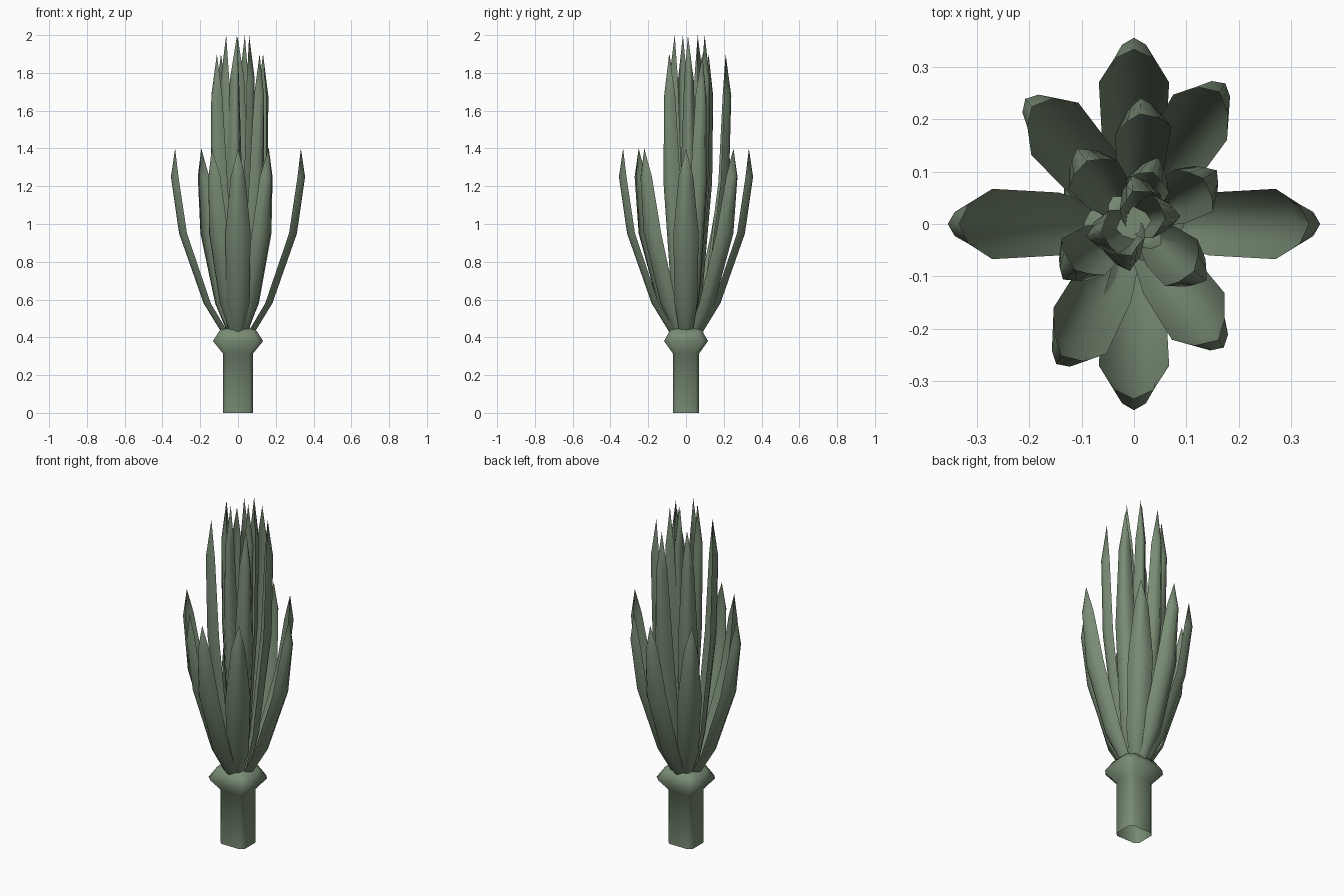
import bpy, math
from mathutils import Vector

if "Cube" in bpy.data.objects:
    bpy.data.objects.remove(bpy.data.objects["Cube"])

green = bpy.data.materials.new("leaf green")
green.diffuse_color = (0.19, 0.26, 0.175, 1)
green.use_nodes = True
green.node_tree.nodes["Principled BSDF"].inputs["Base Color"].default_value = green.diffuse_color


def make(name, verts, faces):
    me = bpy.data.meshes.new(name)
    me.from_pydata(verts, [], faces)
    me.materials.append(green)
    ob = bpy.data.objects.new(name, me)
    bpy.context.collection.objects.link(ob)
    for p in me.polygons:
        p.use_smooth = len(p.vertices) < 6


# Stem with a flared collar: rounded-rectangle section, open at the foot
section = [(1, 0.62), (0.74, 0.875), (-0.74, 0.875), (-1, 0.62),
           (-1, -0.62), (-0.74, -0.875), (0.74, -0.875), (1, -0.62)]
profile = [(0.08, 0), (0.08, 0.315), (0.133, 0.38), (0.095, 0.44), (0.04, 0.45)]
N = len(section)
verts = [(r * x, r * y, z) for r, z in profile for x, y in section]
faces = [(k * N + i, k * N + (i + 1) % N, (k + 1) * N + (i + 1) % N, (k + 1) * N + i)
         for k in range(len(profile) - 1) for i in range(N)]
faces.append(tuple(range(N * (len(profile) - 1), N * len(profile))))
make("stem", verts, faces)

# Curved blade section: (share of half width, share of depth)
ARC = [(-1, 1), (-0.6, 0.33), (0, 0), (0.6, 0.33), (1, 1)]


# Blade closing to a point; rows: (ridge radius, depth, half width, z)
def leaf(name, angle, rows, tip, facing=None):
    a = math.radians(angle)
    f = math.radians(angle if facing is None else facing)
    out = Vector((math.cos(a), math.sin(a), 0))
    nrm = Vector((math.cos(f), math.sin(f), 0))
    side = Vector((-math.sin(f), math.cos(f), 0))
    v = []
    for ridge, depth, w, z in rows:
        c = out * ridge + Vector((0, 0, z))
        v += [c - nrm * depth * d + side * w * s for s, d in ARC]
    v.append(out * tip[0] + Vector((0, 0, tip[1])))
    n = len(ARC)
    q = [(k * n + j, k * n + j + 1, (k + 1) * n + j + 1, (k + 1) * n + j)
         for k in range(len(rows) - 1) for j in range(n - 1)]
    b, t = n * (len(rows) - 1), len(v) - 1
    q += [(b + j, b + j + 1, t) for j in range(n - 1)]
    make(name, v, q)


# Outer ring: four straight and four diagonal leaves
def outer(name, angle, s, facing=None):
    rows = [(0.09 * s, 0.035, 0.035, 0.43), (0.182 * s, 0.038, 0.06, 0.58),
            (0.312 * s, 0.042, 0.067, 0.95), (0.355 * s, 0.04, 0.038, 1.25)]
    leaf(name, angle, rows, (0.333 * s, 1.4), facing)


for i in range(4):
    outer(f"outer_leaf_{i + 1}", 90 * i, 1.0)
for i, (a, s, f) in enumerate([(57, 0.9, 50), (131, 0.89, 138), (241, 0.86, 229), (306, 0.82, 312)]):
    outer(f"diagonal_leaf_{i + 1}", a, s, f)


# Tall upright leaves: ridge radius r at the bend, height h, half width w
def tall(name, angle, r, h, w, facing):
    z = lambda t: 0.43 + (h - 0.43) * t
    rows = [(0.35 * r, 0.03, 0.025, z(0)), (0.6 * r, 0.04, w * 0.85, z(0.15)),
            (0.95 * r, 0.05, w, z(0.54)), (r, 0.042, w * 0.6, z(0.85))]
    leaf(name, angle, rows, (r - 0.03, h), facing)


for i, (a, r, f) in enumerate([(87, 0.24, 97), (127, 0.18, 120), (33, 0.188, 42),
                               (322, 0.175, 325), (218, 0.172, 230)]):
    tall(f"middle_leaf_{i + 1}", a, r, 1.9, 0.054, f)
for i, (a, r, f) in enumerate([(70, 0.135, 70), (93, 0.092, 110), (195, 0.095, 190),
                               (10, 0.09, 0), (265, 0.09, 285)]):
    tall(f"inner_leaf_{i + 1}", a, r, 2.0, 0.042, f)
